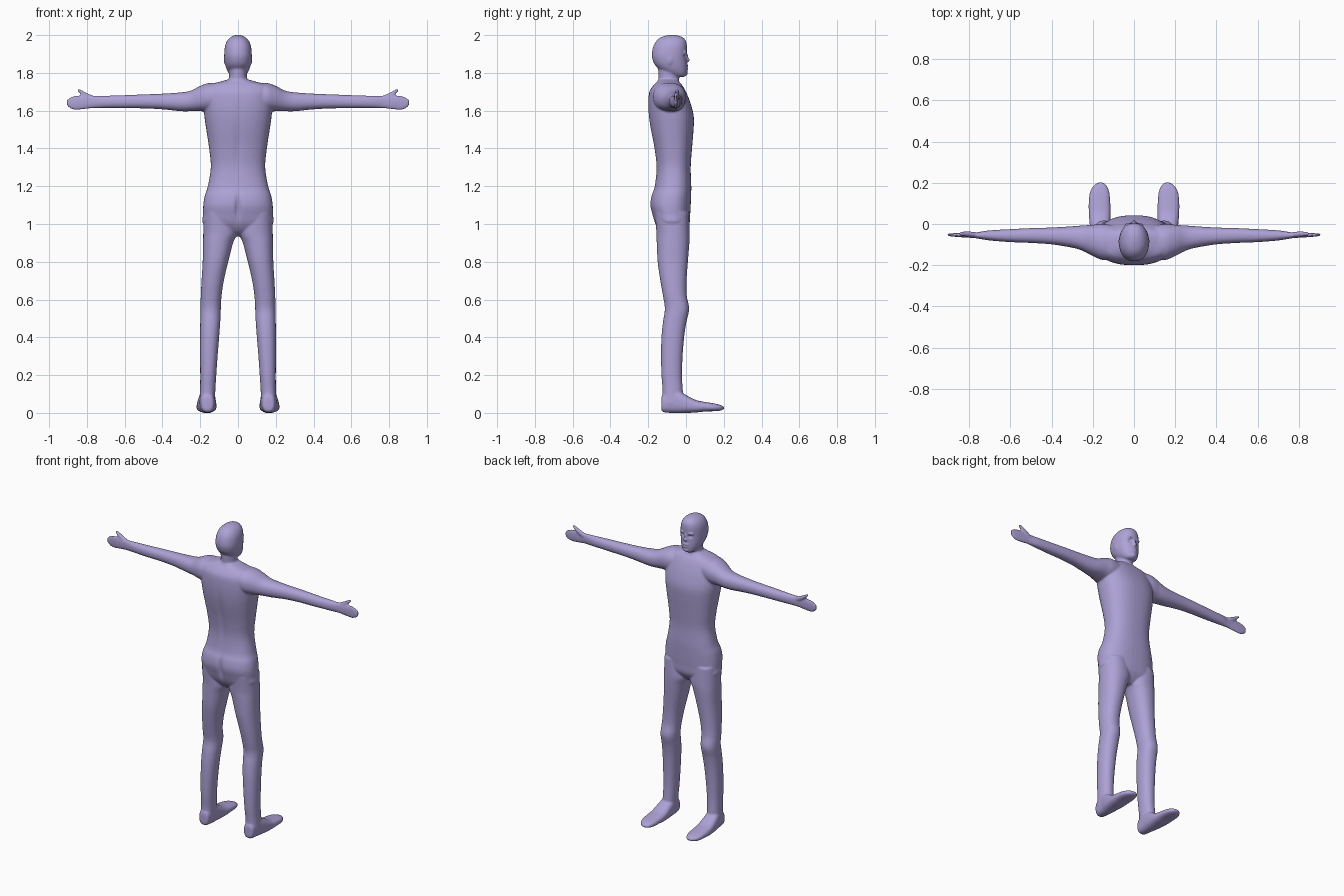
import bpy, bmesh, math
from mathutils import Vector

skin = bpy.data.materials.new("lavender")
skin.diffuse_color = (0.42, 0.36, 0.67, 1)

bm = bmesh.new()
SIDES = 40


def catmull(rows, steps=4):
    """Smoothly fill in stations between the given rows."""
    out = []
    for i in range(len(rows) - 1):
        p0, p1 = rows[max(i - 1, 0)], rows[i]
        p2, p3 = rows[i + 1], rows[min(i + 2, len(rows) - 1)]
        for s in range(steps):
            t = s / steps
            out.append([0.5 * (2 * b + (c - a) * t + (2 * a - 5 * b + 4 * c - d) * t * t
                               + (3 * b - a - 3 * c + d) * t ** 3)
                        for a, b, c, d in zip(p0, p1, p2, p3)])
    return out + [list(rows[-1])]


def loft(axis, rows, power=2.2, mirror=False):
    """Rows: position on axis, then min/max on the two other axes in x, y, z order."""
    for sign in ((1, -1) if mirror else (1,)):
        rings = []
        for pos, a0, a1, b0, b1 in catmull(rows):
            ring = []
            for k in range(SIDES):
                t = 2 * math.pi * k / SIDES
                c, s = math.cos(t), math.sin(t)
                u = math.copysign(abs(c) ** (2 / power), c)
                v = math.copysign(abs(s) ** (2 / power), s)
                co = [(a0 + a1) / 2 + u * (a1 - a0) / 2, (b0 + b1) / 2 + v * (b1 - b0) / 2]
                co.insert(axis, pos)
                ring.append(bm.verts.new((sign * co[0], co[1], co[2])))
            rings.append(ring)
        for r0, r1 in zip(rings, rings[1:]):
            for k in range(SIDES):
                j = (k + 1) % SIDES
                bm.faces.new((r0[k], r0[j], r1[j], r1[k]))
        bm.faces.new(rings[0])
        bm.faces.new(rings[-1])


def blob(x, y, z, rx, ry, rz):
    """Small ellipsoid; paired when it is off centre."""
    for sign in ((1, -1) if x else (1,)):
        vs = bmesh.ops.create_uvsphere(bm, u_segments=20, v_segments=12, radius=1)["verts"]
        for v in vs:
            v.co = Vector((sign * x + v.co.x * rx, y + v.co.y * ry, z + v.co.z * rz))


# torso: z, half width, back, front
torso = [(.935, .03, -.10, -.03), (.96, .09, -.135, -.005), (1.0, .182, -.162, .018),
         (1.05, .185, -.178, .022), (1.1, .184, -.189, .025), (1.15, .176, -.183, .027),
         (1.2, .16, -.166, .028), (1.3, .144, -.157, .025), (1.4, .153, -.168, .032),
         (1.5, .168, -.187, .04), (1.57, .178, -.197, .041), (1.64, .183, -.2, .024),
         (1.7, .18, -.194, .0), (1.735, .16, -.172, -.02), (1.752, .1, -.155, -.035),
         (1.766, .05, -.145, -.04)]
loft(2, [(z, -w, w, b, f) for z, w, b, f in torso], 2.4)

# neck and head
neck = [(1.7, .07, -.16, -.03), (1.76, .05, -.146, -.038), (1.8, .047, -.147, -.035),
        (1.87, .05, -.15, -.03)]
loft(2, [(z, -w, w, b, f) for z, w, b, f in neck], 2)
head = [(1.778, .022, -.06, -.012), (1.787, .04, -.085, .0), (1.81, .056, -.13, .006),
        (1.84, .067, -.163, .006), (1.87, .072, -.177, .004), (1.9, .073, -.181, .004),
        (1.94, .069, -.173, .005), (1.97, .057, -.156, -.001), (1.99, .037, -.13, -.02),
        (2.001, .012, -.09, -.055)]
loft(2, [(z, -w, w, b, f) for z, w, b, f in head], 2.2)

# face features
blob(0, .002, 1.868, .011, .02, .012)
blob(0, .0, 1.885, .007, .013, .022)
blob(.027, -.004, 1.908, .022, .01, .007)
blob(0, .003, 1.836, .022, .011, .0055)
blob(0, .002, 1.823, .019, .011, .0055)
blob(0, -.003, 1.797, .02, .014, .012)
blob(.07, -.085, 1.87, .006, .014, .024)

# legs
loft(2, [(1.06, .02, .182, -.165, .015), (.96, .004, .184, -.157, .02), (.9, .026, .185, -.155, .018),
         (.8, .052, .187, -.15, .01), (.7, .075, .193, -.136, .003), (.62, .087, .197, -.122, .004),
         (.55, .091, .199, -.112, .017), (.48, .094, .2, -.122, .002), (.4, .1, .201, -.13, -.01),
         (.3, .108, .201, -.132, -.018), (.2, .115, .2, -.13, -.021), (.12, .12, .201, -.124, -.017),
         (.05, .122, .205, -.125, -.01)], 2.2, True)

# feet
loft(1, [(-.131, .143, .18, .02, .075), (-.12, .128, .195, .004, .1), (-.06, .12, .205, -.001, .125),
         (-.01, .116, .214, -.001, .1), (.05, .114, .219, .002, .069), (.1, .115, .22, .007, .058),
         (.15, .119, .215, .009, .05), (.182, .13, .2, .012, .042), (.202, .148, .175, .02, .032)],
     2.6, True)

# arms with flat hands
loft(0, [(.08, -.17, -.01, 1.61, 1.745), (.15, -.175, .0, 1.597, 1.747), (.2, -.155, -.004, 1.597, 1.731),
         (.25, -.13, -.007, 1.597, 1.706), (.3, -.115, -.011, 1.597, 1.697), (.4, -.099, -.017, 1.607, 1.69),
         (.5, -.092, -.02, 1.612, 1.686), (.6, -.088, -.025, 1.613, 1.682), (.7, -.08, -.031, 1.614, 1.679),
         (.77, -.069, -.041, 1.613, 1.679), (.83, -.065, -.043, 1.606, 1.682),
         (.88, -.061, -.045, 1.607, 1.675), (.907, -.057, -.047, 1.628, 1.657)], 2.2, True)

# thumbs
loft(0, [(.75, -.065, -.042, 1.635, 1.672), (.8, -.062, -.036, 1.664, 1.694),
         (.835, -.058, -.037, 1.69, 1.712), (.849, -.053, -.041, 1.704, 1.717)], 2, True)

bmesh.ops.recalc_face_normals(bm, faces=bm.faces)
mesh = bpy.data.meshes.new("human_body")
bm.to_mesh(mesh)
bm.free()
body = bpy.data.objects.new("human_body", mesh)
bpy.context.collection.objects.link(body)
bpy.context.view_layer.objects.active = body
body.select_set(True)

# fuse all parts into one skin
fuse = body.modifiers.new("fuse", "REMESH")
fuse.mode = "VOXEL"
fuse.voxel_size = 0.0055
soft = body.modifiers.new("soften", "SMOOTH")
soft.factor = 0.5
soft.iterations = 5
bpy.ops.object.convert(target="MESH")

# dents: eye sockets, mouth, buttock cleft, spine (x, z, x radius, z radius, depth, side)
dents = [(.027, 1.89, .013, .009, .009, 1), (-.027, 1.89, .013, .009, .009, 1),
         (0, 1.829, .018, .003, .006, 1), (0, 1.09, .014, .06, .014, -1),
         (0, 1.42, .02, .15, .006, -1)]
for v in body.data.vertices:
    for x, z, rx, rz, depth, side in dents:
        mid = -.05 if side > 0 else -.1
        if (v.co.y - mid) * side > 0:
            d = ((v.co.x - x) / rx) ** 2 + ((v.co.z - z) / rz) ** 2
            v.co.y -= side * depth * math.exp(-d)

body.data.materials.clear()
body.data.materials.append(skin)
for p in body.data.polygons:
    p.material_index = 0
bpy.ops.object.shade_smooth()
